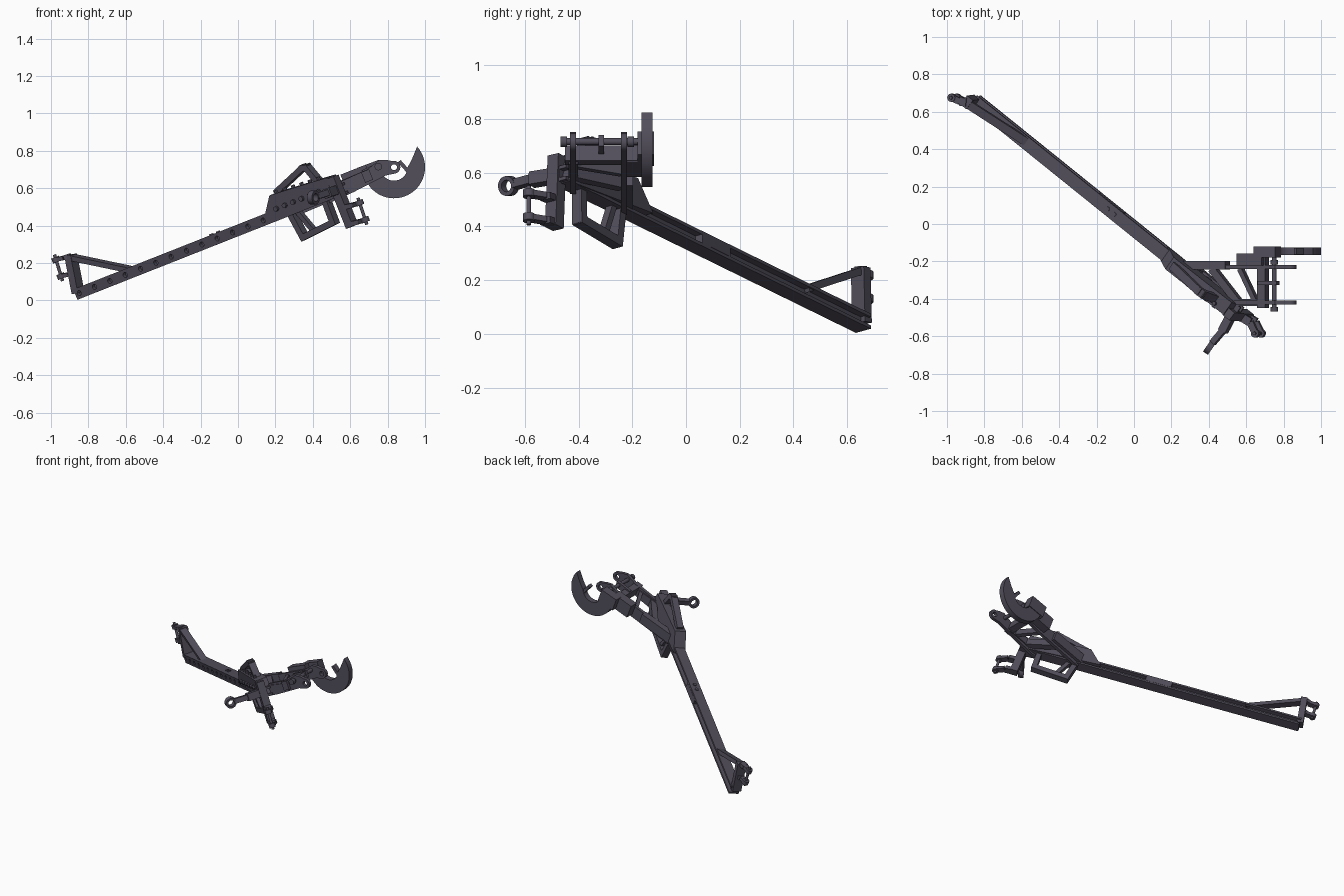
import bpy, bmesh
from math import sin, cos, radians, pi
from mathutils import Vector as V

if "Cube" in bpy.data.objects:
    bpy.data.objects.remove(bpy.data.objects["Cube"])

mat = bpy.data.materials.new("dark_metal")
mat.use_nodes = True
COLOR = (0.085, 0.077, 0.105, 1)
mat.diffuse_color = COLOR
mat.node_tree.nodes["Principled BSDF"].inputs["Base Color"].default_value = COLOR

parts = []
TILT = radians(21.5)
NORMAL = V((-sin(TILT), 0, cos(TILT)))


def beam_pt(x):
    """Point on the centre line of the long beam."""
    return V((x, 0.66 - 0.805 * (x + 0.85), 0.035 + 0.395 * (x + 0.86)))


ALONG = (beam_pt(1) - beam_pt(0)).normalized()
SIDE = ALONG.cross(NORMAL).normalized()


def extrude(name, pts, vec):
    """Solid from a closed outline moved along a vector."""
    bm = bmesh.new()
    face = bm.faces.new([bm.verts.new(p) for p in pts])
    res = bmesh.ops.extrude_face_region(bm, geom=[face])
    verts = [g for g in res["geom"] if isinstance(g, bmesh.types.BMVert)]
    bmesh.ops.translate(bm, verts=verts, vec=vec)
    bmesh.ops.recalc_face_normals(bm, faces=bm.faces)
    mesh = bpy.data.meshes.new(name)
    bm.to_mesh(mesh)
    bm.free()
    mesh.materials.append(mat)
    ob = bpy.data.objects.new(name, mesh)
    bpy.context.collection.objects.link(ob)
    parts.append(ob)
    return ob


def sweep(name, profile, a, b, up=NORMAL):
    a, b = V(a), V(b)
    d = (b - a).normalized()
    side = d.cross(up).normalized()
    top = side.cross(d)
    return extrude(name, [a + side * s + top * t for s, t in profile], b - a)


def bar(name, a, b, w, h, up=NORMAL):
    w, h = w / 2, h / 2
    return sweep(name, [(-w, -h), (w, -h), (w, h), (-w, h)], a, b, up)


def rod(name, a, b, r, n=16):
    d = V(b) - V(a)
    up = V((0, 0, 1)) if abs(d.normalized().z) < 0.8 else V((1, 0, 0))
    return sweep(name, [(r * cos(2 * pi * i / n), r * sin(2 * pi * i / n)) for i in range(n)], a, b, up)


def side_plate(name, outline, y0, y1):
    return extrude(name, [(x, y0, z) for x, z in outline], V((0, y1 - y0, 0)))


def in_beam_plane(x, z):
    """Point seen at x, z from the front, lying in the beam's plane."""
    along = x * cos(TILT) + z * sin(TILT)
    ref = beam_pt(0)
    step = beam_pt(1) - ref
    k = (along - ref.z * sin(TILT)) / (cos(TILT) + step.z * sin(TILT))
    return V((x, beam_pt(k).y, z))


def frame(name, pts, w, thick):
    pts = [in_beam_plane(*p) for p in pts]
    for i, (a, b) in enumerate(zip(pts, pts[1:])):
        d = (b - a).normalized() * w * 0.4
        bar(f"{name}_{i + 1}", a - d, b + d, w, thick, SIDE)


def cut(ob, holes):
    """Drill round holes given as start, end and radius."""
    for a, b, r in holes:
        c = rod("hole_cutter", a, b, r)
        parts.remove(c)
        c.hide_render = True
        mod = ob.modifiers.new("hole", "BOOLEAN")
        mod.object, mod.solver = c, "EXACT"
        bpy.context.view_layer.objects.active = ob
        bpy.ops.object.modifier_apply(modifier=mod.name)
        bpy.data.objects.remove(c)


def fork(name, bases, offset, bend):
    """Two bent prongs holding an upright pin."""
    ends = []
    for i, base in enumerate(bases):
        base = V(base)
        tip, mid = base + V(offset), base + V(bend)
        bar(f"{name}_prong_root_{i + 1}", base, mid, 0.045, 0.025)
        bar(f"{name}_prong_{i + 1}", mid, tip, 0.036, 0.022)
        rod(f"{name}_prong_eye_{i + 1}", tip - NORMAL * 0.014, tip + NORMAL * 0.014, 0.022)
        ends.append(tip)
    d = (ends[0] - ends[1]).normalized() * 0.028
    rod(f"{name}_pin", ends[1] - d, ends[0] + d, 0.009)


# Long beam: open channel at the back, row of blind holes at the front
channel = [(0.035, -0.03), (0.035, 0.03), (-0.035, 0.03), (-0.035, 0.017),
           (-0.005, 0.017), (-0.005, -0.017), (-0.035, -0.017), (-0.035, -0.03)]
beam = sweep("long_beam", channel, beam_pt(-0.85), beam_pt(0.56))
cut(beam, [(beam_pt(-0.83 + i * 0.082) + SIDE * 0.012,
            beam_pt(-0.83 + i * 0.082) + SIDE * 0.06, 0.014) for i in range(13)])
bar("channel_cover", beam_pt(-0.2) - SIDE * 0.02, beam_pt(-0.07) - SIDE * 0.02, 0.032, 0.036)
for i, x in enumerate((-0.13, -0.095)):
    p = beam_pt(x)
    rod(f"beam_stud_{i + 1}", p, p + NORMAL * 0.036, 0.012)

# Far end bracket: post, sloping strut and fork
post_foot, post_top = V((-0.855, 0.655, 0.04)), V((-0.895, 0.65, 0.245))
bar("end_post", post_foot, post_top, 0.06, 0.042, ALONG)
bar("end_strut", (-0.575, 0.44, 0.165), (-0.885, 0.64, 0.23), 0.045, 0.028)
fork("end_fork", [(-0.895, 0.65, 0.24), (-0.868, 0.65, 0.152)],
     (-0.078, 0.025, -0.022), (-0.035, 0.005, -0.012))

# Hub around the near end of the beam
hub_outline = [(0.16, 0.44), (0.19, 0.57), (0.43, 0.645), (0.5, 0.665), (0.56, 0.56)]
extrude("hub_block", [in_beam_plane(*p) - SIDE * 0.04 for p in hub_outline], SIDE * 0.08)
frame("upper_loop", [(0.215, 0.585), (0.35, 0.71), (0.37, 0.712), (0.43, 0.64)], 0.032, 0.045)
frame("lower_loop", [(0.29, 0.46), (0.355, 0.34), (0.515, 0.42), (0.47, 0.54)], 0.034, 0.045)
frame("lower_web", [(0.31, 0.49), (0.41, 0.37)], 0.026, 0.03)
for i in range(6):
    p = in_beam_plane(0.23 + i * 0.045, 0.5 + i * 0.018)
    rod(f"hub_bolt_{i + 1}", p, p + SIDE * 0.055, 0.014, 8)
    q = in_beam_plane(0.22 + i * 0.045, 0.575 + i * 0.014) + SIDE * 0.02
    rod(f"hub_top_bolt_{i + 1}", q, q + NORMAL * 0.02, 0.011, 8)
bar("hub_end_plate", (0.61, -0.49, 0.395), (0.505, -0.48, 0.66), 0.05, 0.05, ALONG)

# Fork and ring lug on the hub end
fork("near_fork", [(0.572, -0.495, 0.5), (0.602, -0.495, 0.41)],
     (0.078, -0.09, 0.022), (0.05, -0.03, 0.012))
bar("ring_arm_root", (0.53, -0.47, 0.59), (0.475, -0.575, 0.573), 0.045, 0.05)
bar("ring_arm", (0.48, -0.565, 0.575), (0.42, -0.636, 0.556), 0.032, 0.034)
ring_c, ring_axis = V((0.403, -0.66, 0.55)), V((0.8, -0.55, 0)).normalized() * 0.016
ring = rod("ring_lug", ring_c - ring_axis, ring_c + ring_axis, 0.037, 24)
cut(ring, [(ring_c - ring_axis * 2, ring_c + ring_axis * 2, 0.022)])

# Pair of side arms ending in eyes
EYE = V((0.834, 0, 0.712))


def around_eye(r, deg):
    return (EYE.x + r * cos(radians(deg)), EYE.z + r * sin(radians(deg)))


for name, start, y in (("back", 0.27, -0.23), ("front", 0.47, -0.42)):
    c = beam_pt(start).z
    outline = [(start, c + 0.04), (start + 0.02, c - 0.04), (0.62, 0.58), (0.79, 0.668)]
    outline += [around_eye(0.034, a) for a in range(-75, 111, 15)]
    outline += [(0.8, 0.75), (0.755, 0.75), (0.69, 0.7)]
    arm = side_plate(f"{name}_arm", outline, y - 0.011, y + 0.011)
    cut(arm, [((EYE.x, y - 0.1, EYE.z), (EYE.x, y + 0.1, EYE.z), 0.016)])
bar("back_arm_pad", (0.25, -0.22, 0.49), (0.5, -0.22, 0.585), 0.045, 0.07)
bar("front_arm_pad", (0.48, -0.42, 0.575), (0.7, -0.42, 0.655), 0.036, 0.05)

# Braces and cross pins between the arms
bar("brace_1", (0.42, -0.24, 0.56), (0.56, -0.42, 0.6), 0.04, 0.05)
bar("brace_2", (0.57, -0.24, 0.61), (0.655, -0.42, 0.64), 0.025, 0.045)
bar("cross_bar", (0.69, -0.45, 0.665), (0.69, -0.14, 0.665), 0.045, 0.06)
rod("cross_pin", (0.75, -0.455, 0.715), (0.75, -0.13, 0.715), 0.013)
bar("pin_link", (0.67, -0.315, 0.675), (0.77, -0.315, 0.72), 0.02, 0.045)
for i, y in enumerate((-0.455, -0.205)):
    rod(f"pin_collar_{i + 1}", (0.75, y - 0.012, 0.715), (0.75, y + 0.012, 0.715), 0.02)

# Offset box arm carrying the crescent guard
bar("box_arm", (0.565, -0.19, 0.628), (0.7, -0.19, 0.681), 0.062, 0.095)
bar("box_arm_tip", (0.655, -0.15, 0.667), (0.77, -0.15, 0.71), 0.06, 0.09)
crescent = [around_eye(0.166, a) for a in range(42, -161, -7)]
crescent += [around_eye(0.072, a) for a in range(-160, 1, 10)]
crescent += [around_eye(0.08, 8), around_eye(0.097, 20), around_eye(0.125, 32)]
guard = side_plate("crescent_guard", crescent, -0.165, -0.125)
bar("guard_tab", (0.91, -0.145, 0.69), (0.862, -0.145, 0.744), 0.036, 0.02)

# Smooth round surfaces, keep edges sharp
bpy.ops.object.select_all(action="DESELECT")
for ob in parts:
    ob.select_set(True)
bpy.context.view_layer.objects.active = beam
bpy.ops.object.shade_smooth_by_angle(angle=radians(30))
